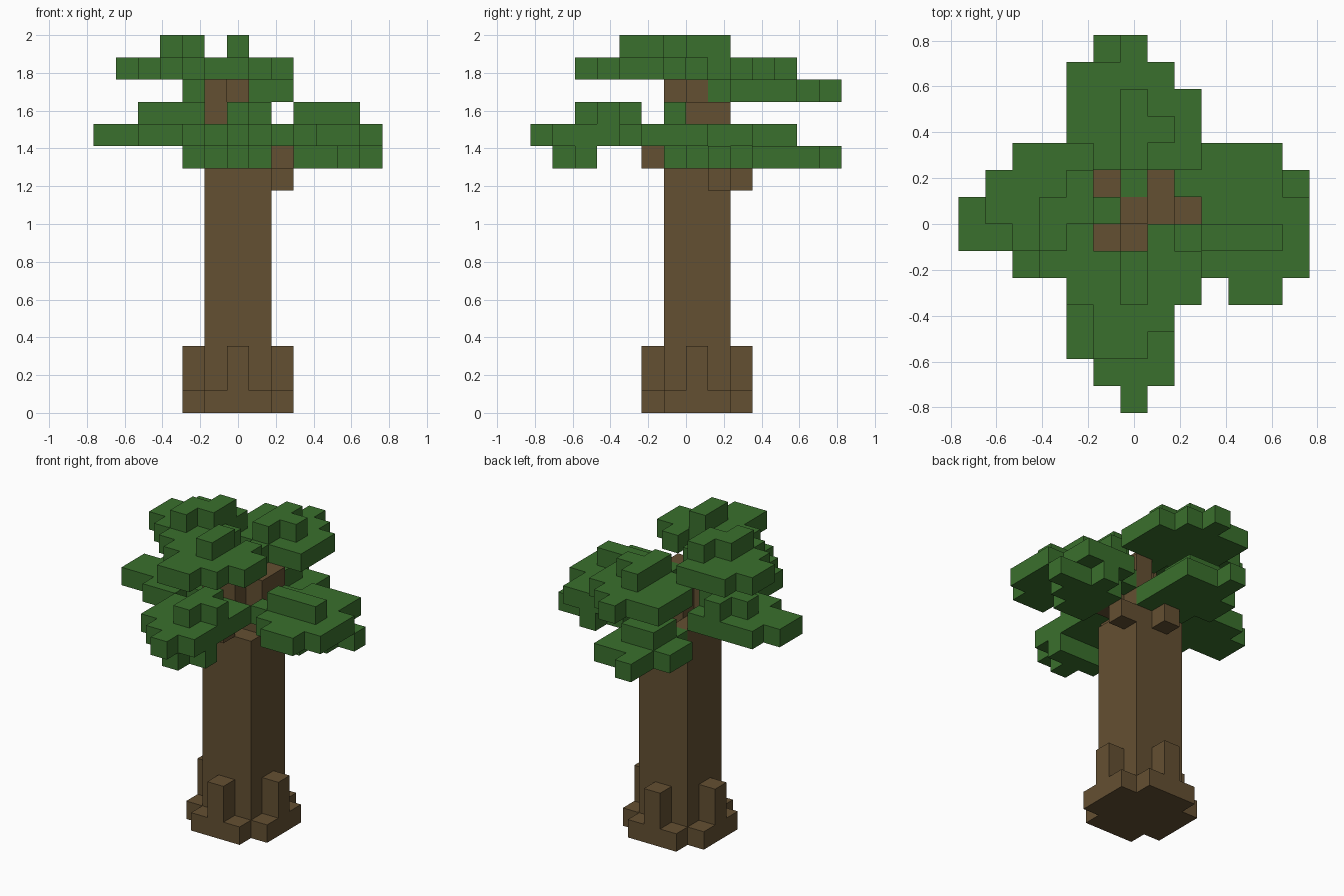
import bpy
import bmesh
from mathutils import Vector

CELL = 2 / 17
default_cube = bpy.data.objects.get("Cube")
if default_cube:
    bpy.data.objects.remove(default_cube, do_unlink=True)


def make_material(name, colour):
    material = bpy.data.materials.new(name)
    material.use_nodes = True
    material.diffuse_color = colour
    shader = material.node_tree.nodes["Principled BSDF"]
    shader.inputs["Base Color"].default_value = colour
    shader.inputs["Roughness"].default_value = 0.9
    return material


bark = make_material("bark brown", (0.127, 0.080, 0.032, 1))
leaf = make_material("leaf green", (0.042, 0.162, 0.026, 1))

parts = []      # (name, material, cells)
occupied = set()


def add_part(name, material, layers):
    """Each layer number maps to blocks: first and last column, first and last row."""
    cells = set()
    for layer, blocks in layers.items():
        for x0, x1, y0, y1 in blocks:
            cells |= {(x, y, layer) for x in range(x0, x1 + 1)
                      for y in range(y0, y1 + 1)}
    cells -= occupied
    occupied.update(cells)
    parts.append((name, material, cells))


def build_part(name, material, cells):
    """Skin a group of cubes, leaving out faces shared with any neighbour."""
    bm = bmesh.new()
    corners = {}

    def vertex(point):
        key = tuple(round(2 * value) for value in point)
        if key not in corners:
            x, y, z = point
            corners[key] = bm.verts.new((x * CELL, (y + 0.5) * CELL, (z + 0.5) * CELL))
        return corners[key]

    for cell in sorted(cells):
        centre = Vector(cell)
        for axis in range(3):
            for sign in (-1, 1):
                normal = Vector((0, 0, 0))
                normal[axis] = sign
                if tuple(int(v) for v in centre + normal) in occupied:
                    continue
                side = Vector((0, 0, 0))
                side[(axis + 1) % 3] = 0.5
                up = normal.cross(side)
                middle = centre + normal / 2
                ring = (middle - side - up, middle + side - up,
                        middle + side + up, middle - side + up)
                bm.faces.new([vertex(point) for point in ring])
    # Merge the flat areas into single faces
    bmesh.ops.dissolve_limit(bm, angle_limit=0.01, verts=bm.verts[:], edges=bm.edges[:])
    mesh = bpy.data.meshes.new(name)
    bm.to_mesh(mesh)
    bm.free()
    mesh.materials.append(material)
    bpy.context.collection.objects.link(bpy.data.objects.new(name, mesh))


# Trunk
add_part("trunk", bark, {layer: [(-1, 1, -1, 1)] for layer in range(11)})

# Flared base with one upright root on each side
root_tops = [(-2, -2, 0, 0), (2, 2, 0, 0), (0, 0, -2, -2), (0, 0, 2, 2)]
add_part("roots", bark, {
    0: [(-2, 2, -1, 1), (-1, 1, -2, 2)],
    1: root_tops,
    2: root_tops,
})

# Branches stepping out of the trunk into the leaves
add_part("branches", bark, {
    10: [(2, 2, 1, 1), (0, 0, 2, 2)],
    11: [(2, 2, 0, 0), (0, 0, -2, -2), (0, 1, 0, 0), (1, 1, 1, 1), (-1, -1, 0, 1)],
    12: [(0, 1, 0, 0), (1, 1, 1, 1), (-1, 0, -1, -1)],
    13: [(0, 1, 0, 0), (1, 1, 1, 1), (-1, 0, -1, -1)],
    14: [(-1, -1, -1, -1), (0, 0, 0, 0)],
})

# Lower leaf clumps
add_part("lower_front_leaves", leaf, {
    11: [(0, 0, -6, -6), (-1, 1, -5, -5)],
    12: [(0, 0, -7, -7), (-1, 1, -6, -6), (-2, 1, -5, -3), (-1, 1, -2, -2)],
    13: [(0, 0, -5, -3), (1, 1, -4, -4)],
})
add_part("lower_left_leaves", leaf, {
    11: [(3, 4, -1, 1), (5, 5, 0, 1), (6, 6, 1, 1), (4, 4, 2, 2)],
    12: [(3, 3, -2, 2), (4, 5, -3, 2), (6, 6, -2, 0), (2, 2, -1, -1), (2, 2, 1, 1)],
    13: [(3, 5, -1, -1)],
})
add_part("lower_right_leaves", leaf, {
    12: [(-6, -6, -1, 0), (-5, -5, -1, 1), (-4, -3, -2, 1), (-2, -2, -1, 1)],
    13: [(-4, -2, 0, 0), (-3, -3, 1, 1)],
})
add_part("lower_back_leaves", leaf, {
    11: [(-1, -1, 6, 6), (-1, 1, 5, 5), (-2, 1, 3, 4), (-1, 1, 2, 2)],
    12: [(-1, 0, 3, 4)],
})

# Upper leaf clumps
add_part("upper_back_leaves", leaf, {
    14: [(0, 0, 6, 6), (-2, 1, 5, 5), (-2, 2, 3, 4), (-1, 2, 2, 2), (0, 0, 1, 1)],
    15: [(0, 0, 2, 4), (1, 1, 3, 3)],
})
add_part("upper_right_leaves", leaf, {
    15: [(-4, -2, 2, 2), (-5, -2, 0, 1), (-4, -2, -1, -1), (-3, -3, -2, -2),
         (-1, -1, 0, 0)],
    16: [(-2, -2, 0, 1), (-3, -3, -1, 0)],
})
add_part("upper_front_leaves", leaf, {
    15: [(-1, 0, -5, -5), (-1, 1, -4, -4), (-2, 2, -3, -2), (1, 1, -1, -1)],
    16: [(0, 0, -3, -2)],
})

for part in parts:
    build_part(*part)
